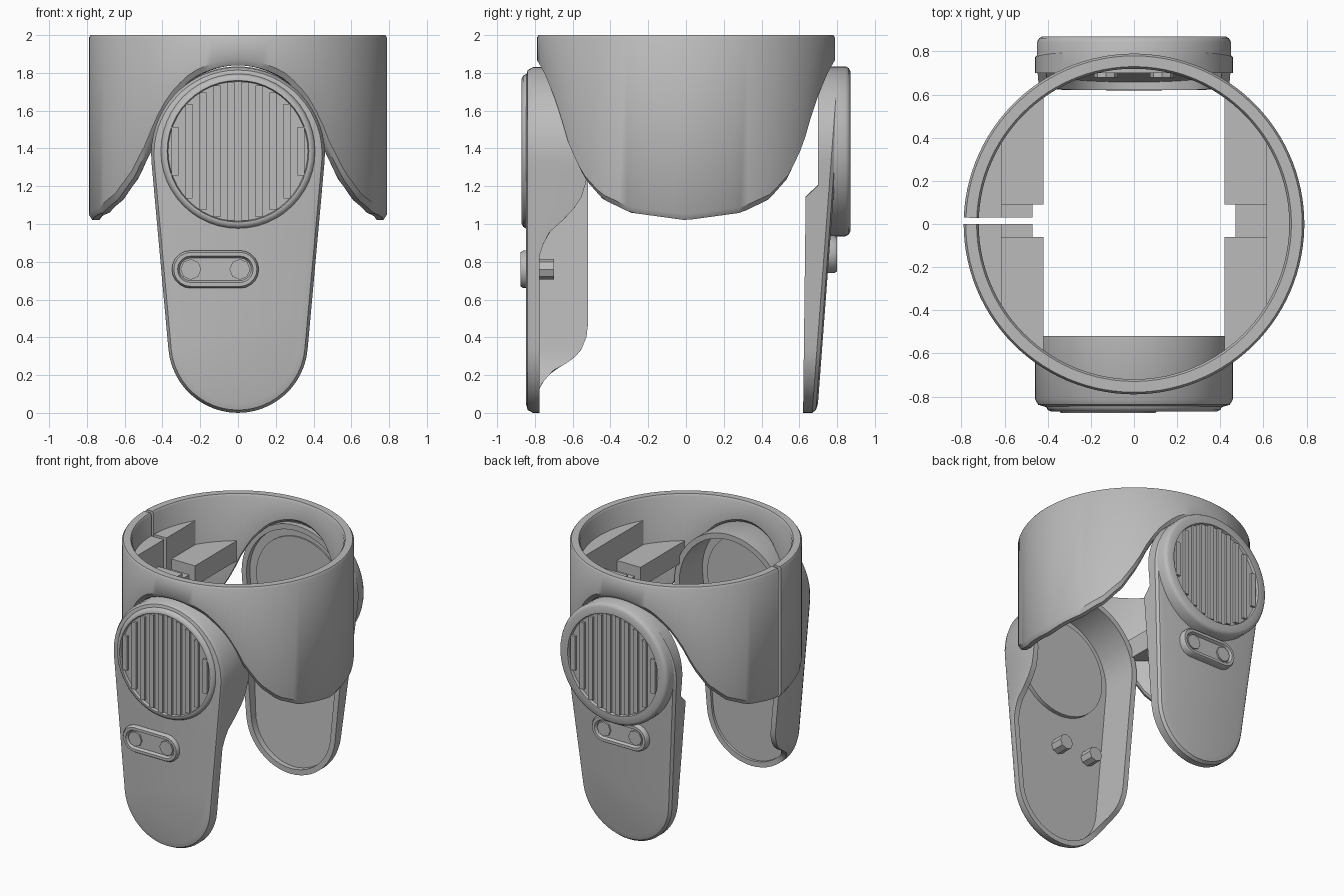
import bpy, bmesh
from math import sin, cos, pi, asin, sqrt, radians

cube = bpy.data.objects.get("Cube")
if cube:
    bpy.data.objects.remove(cube, do_unlink=True)

grey = bpy.data.materials.new("plain grey")
grey.use_nodes = True
grey.diffuse_color = (0.5, 0.5, 0.5, 1)
grey.node_tree.nodes["Principled BSDF"].inputs["Base Color"].default_value = (0.5, 0.5, 0.5, 1)


def finish(name, bm):
    bmesh.ops.recalc_face_normals(bm, faces=bm.faces)
    mesh = bpy.data.meshes.new(name)
    bm.to_mesh(mesh)
    bm.free()
    mesh.materials.append(grey)
    ob = bpy.data.objects.new(name, mesh)
    bpy.context.collection.objects.link(ob)
    bpy.ops.object.select_all(action='DESELECT')
    ob.select_set(True)
    bpy.context.view_layer.objects.active = ob
    bpy.ops.object.shade_smooth_by_angle(angle=radians(35))
    return ob


def loft(name, loops):
    """Skin closed loops of equal length and cap both ends."""
    bm = bmesh.new()
    rows = [[bm.verts.new(p) for p in loop] for loop in loops]
    n = len(rows[0])
    for a, b in zip(rows, rows[1:]):
        for i in range(n):
            j = (i + 1) % n
            bm.faces.new((a[i], a[j], b[j], b[i]))
    bm.faces.new(rows[0])
    bm.faces.new(rows[-1])
    return finish(name, bm)


def box(name, lo, hi):
    def rect(z):
        return [(lo[0], lo[1], z), (hi[0], lo[1], z), (hi[0], hi[1], z), (lo[0], hi[1], z)]
    return loft(name, [rect(lo[2]), rect(hi[2])])


def disc_loop(r, y, cx, cz, n=48):
    return [(cx + r * cos(2 * pi * i / n), y, cz + r * sin(2 * pi * i / n)) for i in range(n)]


def interp(table, v):
    for (a, za), (b, zb) in zip(table, table[1:]):
        if v <= b:
            return za + (zb - za) * max(0, v - a) / (b - a)
    return table[-1][1]


# Collar: split ring with arched cutouts at front and back
EDGE = [(0, 1.02), (.3, 1.06), (.45, 1.13), (.55, 1.24), (.62, 1.39),
        (.66, 1.53), (.7, 1.65), (.75, 1.77), (.79, 1.84)]
bm = bmesh.new()
cols = []
COLS = 112
for i in range(COLS + 1):
    t = pi + (2 * pi - .038) * i / COLS
    low = interp(EDGE, abs(.79 * sin(t)))
    section = [(.79, low + .03), (.79, 1.985), (.78, 2), (.73, 2), (.72, 1.985),
               (.72, low + .02), (.735, low), (.77, low)]
    cols.append([bm.verts.new((r * cos(t), r * sin(t), z)) for r, z in section])
for a, b in zip(cols, cols[1:]):
    for k in range(8):
        m = (k + 1) % 8
        bm.faces.new((a[k], a[m], b[m], b[k]))
bm.faces.new(cols[0])
bm.faces.new(cols[-1])
finish("collar_ring", bm)


# Tapered capsule outline shared by the two hanging cups
def capsule(d, depth):
    tilt = asin(.09)
    top = [(pi + 2 * tilt) * i / 32 - tilt for i in range(33)]
    bot = [pi + tilt + (pi - 2 * tilt) * i / 24 for i in range(25)]
    a = [((.46 - d) * cos(t), 1.37 + (.46 - d) * sin(t)) for t in top]
    b = [((.37 - d) * cos(t), .37 + (.37 - d) * sin(t)) for t in bot]

    def between(p, q):
        return [(p[0] + (q[0] - p[0]) * i / 16, p[1] + (q[1] - p[1]) * i / 16) for i in range(1, 16)]
    pts = a + between(a[-1], b[0]) + b + between(b[-1], a[0])
    return [(x, depth(x, z), z) for x, z in pts]


def flat(y):
    return lambda x, z: y


# Front cup: its side walls reach down by different amounts
LEFT_WALL = [(.85, -.775), (.95, -.73), (1.03, -.64), (1.12, -.56), (1.25, -.52)]
RIGHT_WALL = [(.14, -.775), (.22, -.71), (.27, -.62), (.32, -.56), (.42, -.52)]


def front_rim(x, z):
    return interp(LEFT_WALL if x > 0 else RIGHT_WALL, z)


loft("front_cup", [capsule(.05, flat(-.848)), capsule(.015, flat(-.838)), capsule(0, flat(-.81)),
                   capsule(0, front_rim), capsule(.04, front_rim), capsule(.04, flat(-.795))])


# Back cup: leaning shell with a shallower hood above
def lean(y):
    return lambda x, z: y + .075 * z


def back_rim(x, z):
    return .62 + .012 * z if z < 1.2 else .70


loft("back_cup", [capsule(.05, lean(.695)), capsule(.015, lean(.687)), capsule(0, lean(.668)),
                  capsule(0, back_rim), capsule(.04, back_rim), capsule(.04, lean(.655))])


# Round grilles with upright slats
def grille(name, s, r, y_in, y_out, cz=1.385):
    floor = y_out - .02
    loft(name + "_grille_rim",
         [disc_loop(rad, s * y, 0, cz) for rad, y in
          [(r, y_in), (r, y_out - .025), (r - .01, y_out - .008), (r - .025, y_out),
           (.375, y_out), (.37, floor)]])
    for i in range(10):
        x = -.333 + .074 * i
        h = sqrt(.37 ** 2 - (abs(x) + .014) ** 2)
        ys = sorted((s * (floor - .01), s * (y_out - .002)))
        box(f"{name}_slat_{i + 1}", (x - .018, ys[0], cz - h), (x + .018, ys[1], cz + h))


grille("front", -1, .41, .80, .87)
grille("back", 1, .45, .74, .87)
loft("front_inner_disc", [disc_loop(.36, y, 0, 1.37) for y in (-.80, -.765)])
loft("back_inner_disc", [disc_loop(.36, y, 0, 1.37) for y in (.79, .73)])


# Slotted clips under each grille
def stadium(w, r, y, cx, cz):
    arcs = [(1, -pi / 2), (-1, pi / 2)]
    return [(cx + e * w + r * cos(t0 + pi * i / 10), y, cz + r * sin(t0 + pi * i / 10))
            for e, t0 in arcs for i in range(11)]


def clip(name, s, cx, cz, y_in, y_out, peg_y):
    loft(name + "_clip", [stadium(.13, r, s * y, cx, cz) for r, y in
                          [(.10, y_in), (.10, y_out - .015), (.09, y_out), (.07, y_out),
                           (.06, y_out - .02)]])
    for k in (-1, 1):
        loft(f"{name}_clip_peg_{'left' if k > 0 else 'right'}",
             [disc_loop(.055, s * y, cx + k * .13, cz, 8) for y in (peg_y, y_out - .008)])


clip("front", -1, -.12, .76, .82, .876, .70)
clip("back", 1, 0, .84, .72, .80, .68)


# Inner ledges and upright flats that fill the ring's sides
def ledge(name, s, x_in, y0, y1, z0, z1):
    ys = [y0 + (y1 - y0) * i / 10 for i in range(11)]
    arc = [(s * max(sqrt(.75 ** 2 - y * y), x_in + .01), y) for y in ys]
    pts = arc + [(s * x_in, y1), (s * x_in, y0)]
    loft(name, [[(x, y, z) for x, y in pts] for z in (z0, z1)])


for side, s, gap0, gap1 in (("left", 1, .015, .015), ("right", -1, 0, .03)):
    ledge(f"{side}_front_ledge", s, .42, -.60, -.06, 1.5, 1.65)
    ledge(f"{side}_back_ledge", s, .42, .09, .60, 1.5, 1.65)
    for part, a, b, lim in (("front", -.06, gap0, -.41), ("back", gap1, .09, .41)):
        ledge(f"{side}_{part}_notch_floor", s, .47, a, b, 1.5, 1.57)
        ya, yb = (lim, gap0) if lim < 0 else (gap1, lim)
        ledge(f"{side}_{part}_flat", s, .615, ya, yb, 1.5, 1.83)
